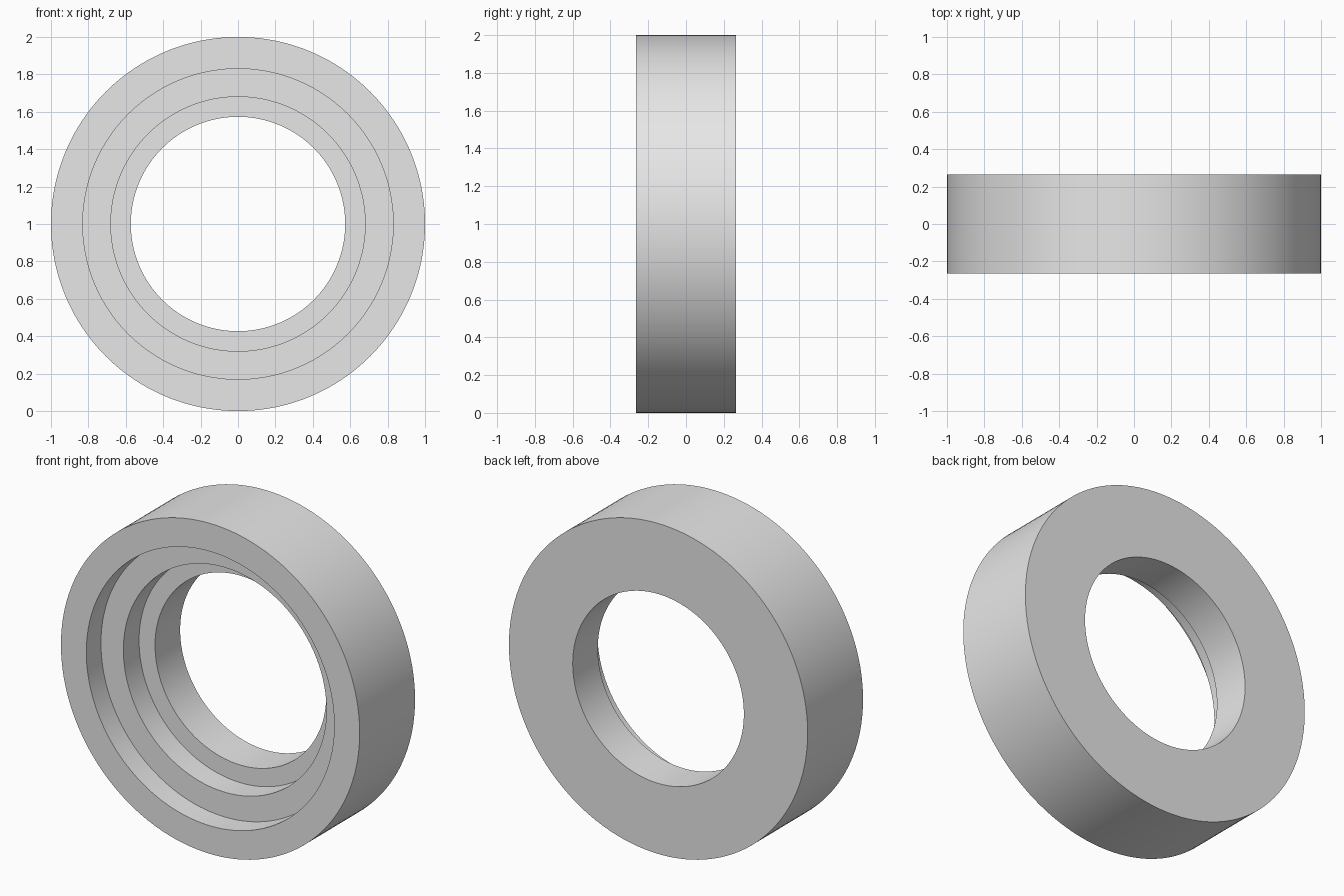
import bpy
import bmesh
from math import radians, tau
from mathutils import Matrix, Vector

cube = bpy.data.objects.get("Cube")
if cube:
    bpy.data.objects.remove(cube, do_unlink=True)

# Plain grey finish
grey = bpy.data.materials.new("light_grey")
grey.use_nodes = True
colour = (0.8, 0.8, 0.8, 1)
grey.diffuse_color = colour
grey.node_tree.nodes["Principled BSDF"].inputs["Base Color"].default_value = colour

# Cross-section: outer wall, flat back, bore, and two counterbore steps at the front
SEGMENTS = 160
HALF = 0.265
STEP_1, STEP_2 = -HALF + 0.14, -HALF + 0.29
profile = [
    (1.0, -HALF), (1.0, HALF),
    (0.573, HALF), (0.573, STEP_2),
    (0.68, STEP_2), (0.68, STEP_1),
    (0.83, STEP_1), (0.83, -HALF),
]

# Revolve the closed section about the front-to-back axis
bm = bmesh.new()
verts = [bm.verts.new((r, y, 0)) for r, y in profile]
edges = [bm.edges.new((v, verts[i - 1])) for i, v in enumerate(verts)]
bmesh.ops.spin(bm, geom=verts + edges, cent=(0, 0, 0), axis=(0, 1, 0),
               angle=tau, steps=SEGMENTS, use_duplicate=False)
bmesh.ops.remove_doubles(bm, verts=bm.verts, dist=0.0001)
bmesh.ops.recalc_face_normals(bm, faces=bm.faces)
bmesh.ops.transform(bm, matrix=Matrix.Translation(Vector((0, 0, 1))), verts=bm.verts)

mesh = bpy.data.meshes.new("stepped_ring")
bm.to_mesh(mesh)
bm.free()
mesh.materials.append(grey)
ring = bpy.data.objects.new("stepped_ring", mesh)
bpy.context.collection.objects.link(ring)

# Smooth round walls with crisp rims
bpy.ops.object.select_all(action="DESELECT")
ring.select_set(True)
bpy.context.view_layer.objects.active = ring
bpy.ops.object.shade_smooth_by_angle(angle=radians(30))
